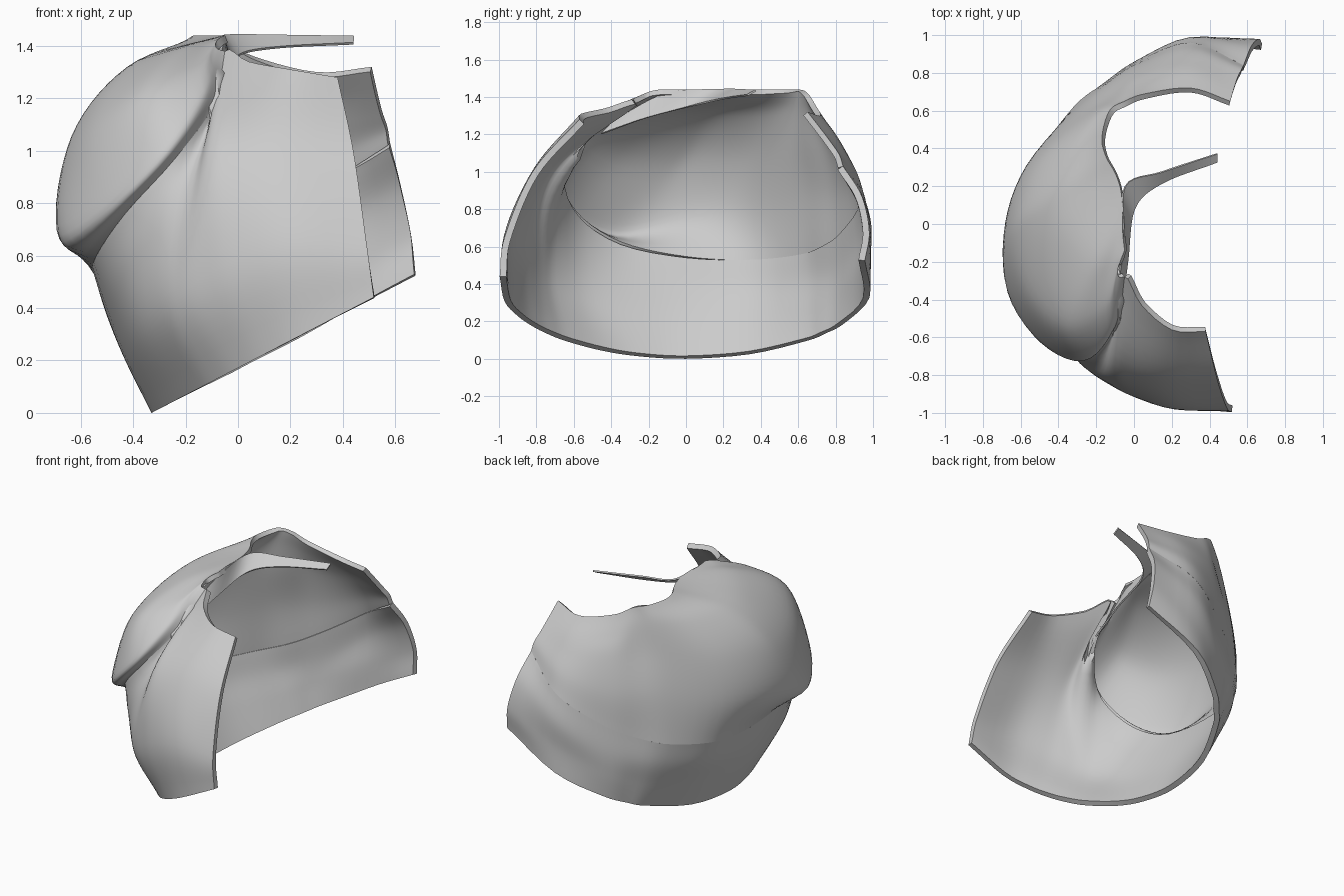
import bpy
from math import sin, cos, radians
from mathutils import Vector


def spline(pts, n):
    # smooth curve through the points, n steps per span
    p = [Vector(q) for q in pts]
    p = [2 * p[0] - p[1]] + p + [2 * p[-1] - p[-2]]
    out = []
    for i in range(1, len(p) - 2):
        a, b, c, d = p[i - 1:i + 3]
        for k in range(n):
            t = k / n
            out.append(0.5 * (2 * b + (c - a) * t + (2 * a - 5 * b + 4 * c - d) * t * t
                              + (3 * b - a - 3 * c + d) * t ** 3))
    return out + [p[-2]]


def loft(name, columns, nu, nv, thick):
    cols = [spline(c, nv) for c in columns]
    rows = [spline(r, nu) for r in zip(*cols)]
    w = len(rows[0])
    verts = [(v.x, v.y, min(v.z, 1.44)) for r in rows for v in r]
    faces = [(j * w + i, (j + 1) * w + i, (j + 1) * w + i + 1, j * w + i + 1)
             for j in range(len(rows) - 1) for i in range(w - 1)]
    me = bpy.data.meshes.new(name)
    me.from_pydata(verts, [], faces)
    ob = bpy.data.objects.new(name, me)
    bpy.context.collection.objects.link(ob)
    m = ob.modifiers.new("thickness", "SOLIDIFY")
    m.thickness, m.offset = thick, -1
    bpy.context.view_layer.objects.active = ob
    ob.select_set(True)
    bpy.ops.object.modifier_apply(modifier=m.name)
    bpy.ops.object.shade_smooth_by_angle(angle=radians(40))
    ob.select_set(False)
    return ob


def rim(deg):
    # bottom edge: ellipse lying in a slanted plane
    x = 0.45 - 0.78 * cos(radians(deg))
    return (x, 1.0 * sin(radians(deg)), 0.52 * (x + 0.33))


# puffed shoulder cap: each column runs crease, bulge, shoulder, neck edge
cap = [
    [(-.05, -.28, 1.38), (-.08, -.28, 1.39), (-.085, -.24, 1.41), (-.05, -.14, 1.44)],
    [(-.09, -.53, 1.18), (-.13, -.57, 1.22), (-.15, -.44, 1.32), (-.06, -.04, 1.44)],
    [(-.24, -.68, .97), (-.28, -.72, 1.01), (-.35, -.54, 1.22), (-.06, .07, 1.44)],
    [(-.43, -.60, .76), (-.50, -.62, .80), (-.54, -.38, 1.10), (-.07, .18, 1.44)],
    [(-.54, -.36, .60), (-.67, -.36, .68), (-.63, -.12, 1.05), (-.10, .27, 1.44)],
    [(-.55, 0, .53), (-.68, 0, .75), (-.61, .08, 1.08), (-.15, .36, 1.44)],
    [(-.50, .35, .52), (-.57, .31, .80), (-.50, .34, 1.08), (-.17, .46, 1.44)],
    [(-.32, .62, .55), (-.32, .59, .85), (-.28, .57, 1.12), (-.13, .60, 1.44)],
    [(-.15, .75, .60), (-.15, .73, .88), (-.12, .68, 1.15), (-.05, .65, 1.42)],
    [(.02, .86, .68), (.02, .84, .90), (.03, .79, 1.12), (.06, .69, 1.36)],
    [(.30, .96, .85), (.30, .92, .98), (.30, .86, 1.10), (.30, .72, 1.30)],
    [(.58, .84, 1.03), (.57, .82, 1.09), (.55, .78, 1.15), (.51, .65, 1.32)],
]
# rounded crown just below the neck edge, one point per column
crown = [(-.07, -.19, 1.43), (-.12, -.22, 1.40), (-.23, -.23, 1.38), (-.36, -.09, 1.34),
         (-.42, .05, 1.32), (-.41, .20, 1.32), (-.34, .40, 1.31), (-.21, .58, 1.32),
         (-.09, .66, 1.32), (.04, .74, 1.25), (.30, .80, 1.20), (.53, .72, 1.23)]
loft("shoulder_cap", [c[:3] + [k, c[3]] for c, k in zip(cap, crown)], 5, 7, 0.03)

# body panel: rim angle plus two middle points per column
mids = [
    (-95, (.49, -.97, .65), (.44, -.82, 1.0)),
    (-76, (.20, -.97, .65), (.17, -.81, 1.02)),
    (-64, (-.01, -.91, .58), (-.02, -.78, 1.0)),
    (-55, (-.13, -.85, .52), (-.11, -.74, 1.0)),
    (-48, (-.22, -.79, .45), (-.18, -.74, .84)),
    (-40, (-.29, -.71, .38), (-.30, -.71, .70)),
    (-27, (-.37, -.54, .30), (-.42, -.58, .55)),
    (-15, (-.41, -.30, .23), (-.48, -.35, .43)),
    (0, (-.43, 0, .20), (-.50, 0, .37)),
    (20, (-.38, .35, .22), (-.45, .36, .37)),
    (40, (-.22, .63, .25), (-.28, .63, .40)),
    (48, (-.11, .75, .29), (-.14, .76, .44)),
    (58, (.02, .86, .35), (.02, .87, .50)),
    (79, (.31, .98, .50), (.30, .99, .68)),
    (107, (.66, .98, .68), (.62, .94, .87)),
]
front_neck = [(.38, -.57, 1.28), (.20, -.56, 1.31), (.04, -.43, 1.34)]
tops = front_neck + [c[0] for c in cap]
loft("body_panel", [[rim(a), p, q, t] for (a, p, q), t in zip(mids, tops)], 4, 7, 0.035)

# thin strap continuing the front neck edge, tapering to its tip
low = [(-.07, -.45, 1.20), (-.04, -.20, 1.29), (0, .08, 1.36), (.15, .22, 1.39), (.44, .33, 1.405)]
high = [(-.10, -.38, 1.27), (-.06, -.10, 1.42), (-.05, .20, 1.435), (.15, .28, 1.435), (.44, .375, 1.43)]
loft("neck_strap", list(zip(low, high)), 6, 2, 0.01)
